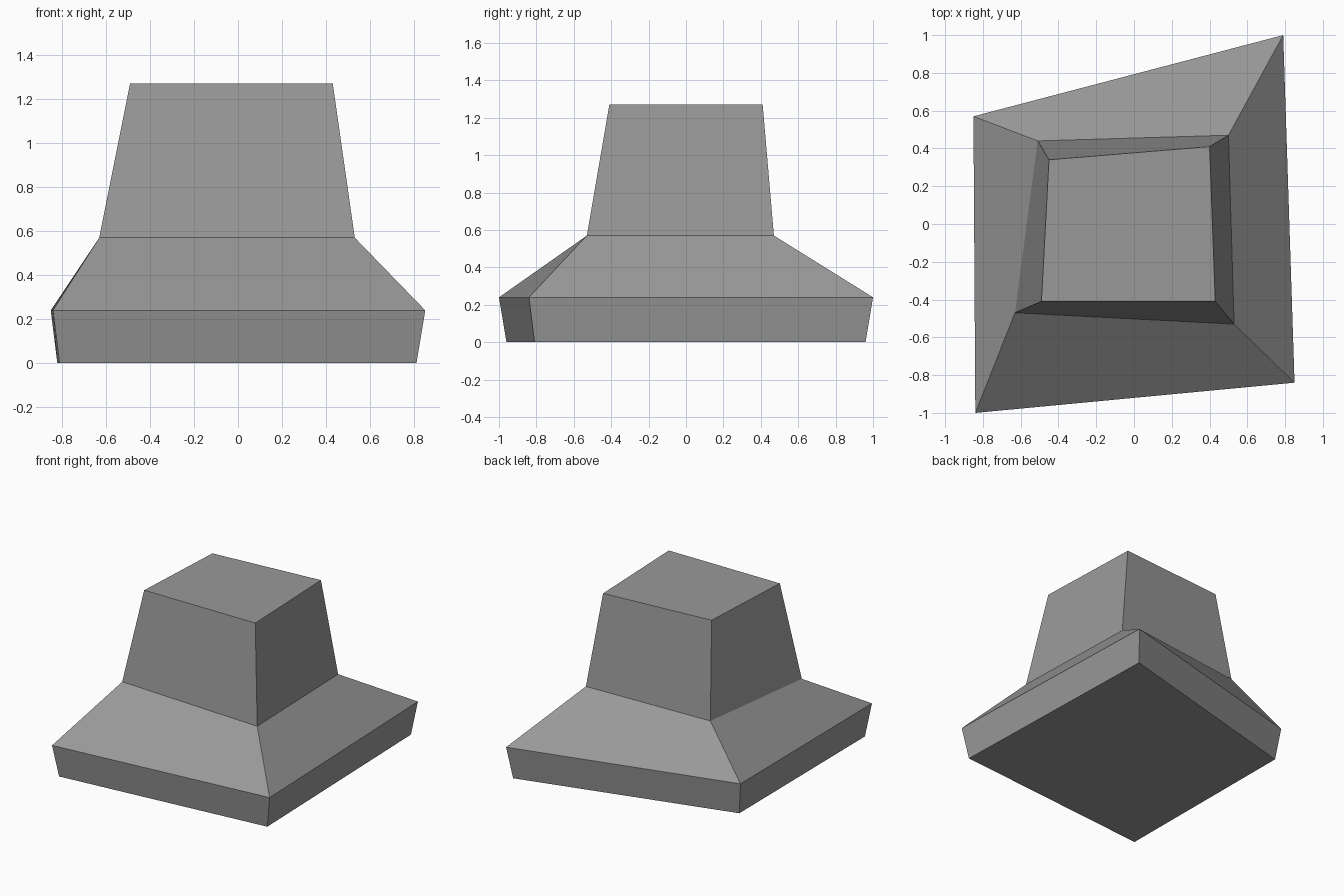
import bpy
import bmesh

cube = bpy.data.objects.get("Cube")
if cube:
    bpy.data.objects.remove(cube, do_unlink=True)

# Plain grey stone
stone = bpy.data.materials.new("grey stone")
stone.use_nodes = True
grey = (0.32, 0.32, 0.32, 1)
stone.diffuse_color = grey
stone.node_tree.nodes["Principled BSDF"].inputs["Base Color"].default_value = grey

# Four-cornered rings from the ground up: height, then corners anticlockwise
rings = [
    (0.00, [(-0.81, -0.96), (0.81, -0.81), (0.76, 0.96), (-0.82, 0.54)]),   # foot
    (0.24, [(-0.84, -1.00), (0.85, -0.84), (0.79, 1.00), (-0.85, 0.57)]),   # rim
    (0.57, [(-0.63, -0.47), (0.53, -0.53), (0.50, 0.47), (-0.51, 0.44)]),   # shoulder
    (1.27, [(-0.49, -0.41), (0.43, -0.41), (0.40, 0.41), (-0.45, 0.34)]),   # top
]

# Loft the rings into one closed solid
bm = bmesh.new()
loops = [[bm.verts.new((x, y, z)) for x, y in corners] for z, corners in rings]
for low, high in zip(loops, loops[1:]):
    for i in range(4):
        j = (i + 1) % 4
        bm.faces.new((low[i], low[j], high[j], high[i]))
bm.faces.new(loops[0][::-1])
bm.faces.new(loops[-1])

mesh = bpy.data.meshes.new("stone_block")
bm.to_mesh(mesh)
bm.free()
mesh.materials.append(stone)
block = bpy.data.objects.new("stone_block", mesh)
bpy.context.collection.objects.link(block)
